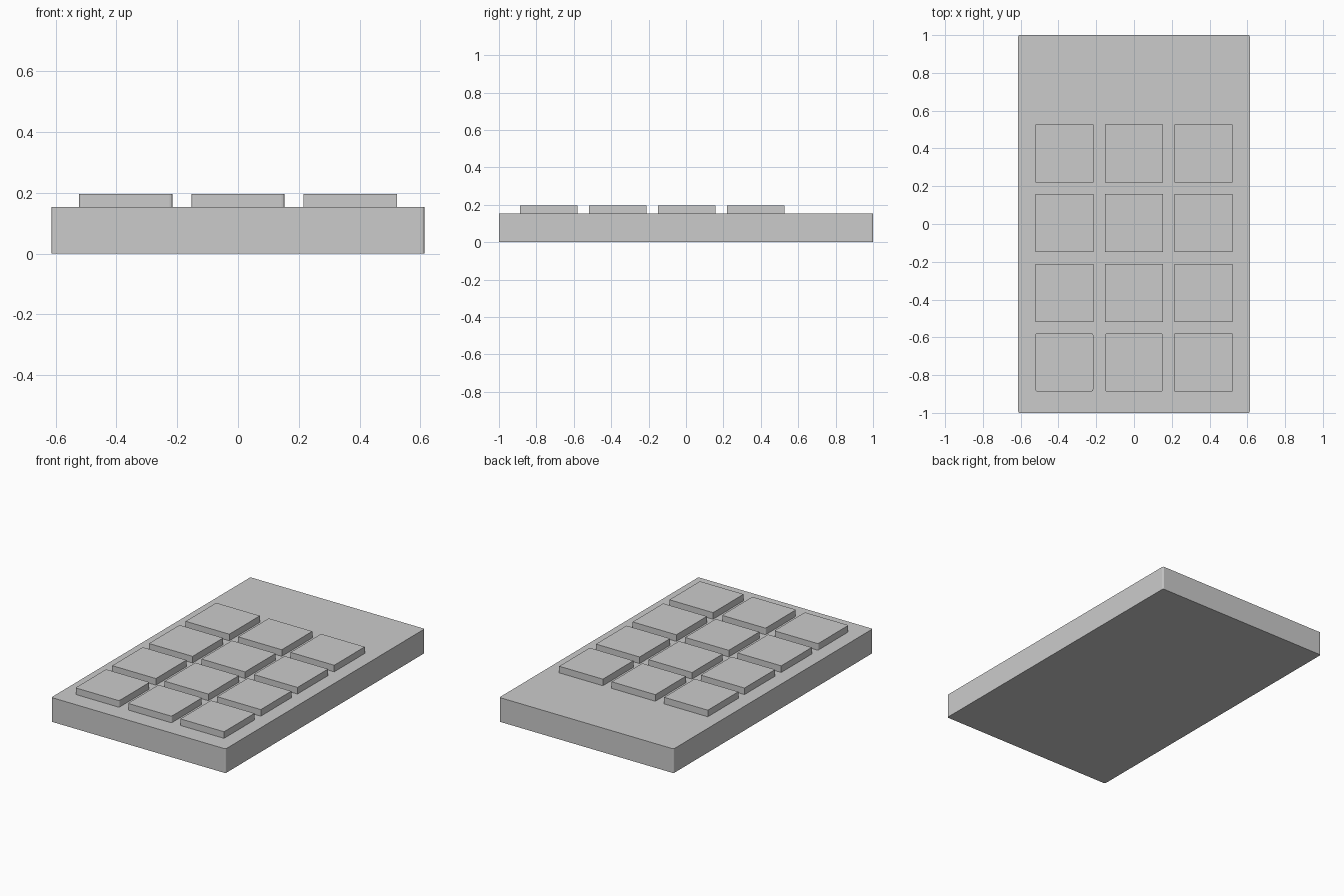
import bpy
import bmesh

cube = bpy.data.objects.get("Cube")
if cube:
    bpy.data.objects.remove(cube, do_unlink=True)

grey = bpy.data.materials.new("light_grey")
grey.use_nodes = True
colour = (0.6, 0.6, 0.6, 1)
grey.diffuse_color = colour
grey.node_tree.nodes["Principled BSDF"].inputs["Base Color"].default_value = colour


def slab(name, center, size, radius=0):
    """Box with optionally rounded upright corners."""
    bm = bmesh.new()
    bmesh.ops.create_cube(bm, size=1)
    bmesh.ops.scale(bm, vec=size, verts=bm.verts)
    if radius:
        upright = [e for e in bm.edges
                   if abs(e.verts[0].co.z - e.verts[1].co.z) > size[2] / 2]
        bmesh.ops.bevel(bm, geom=upright, offset=radius, segments=3,
                        profile=0.5, affect='EDGES')
    mesh = bpy.data.meshes.new(name)
    bm.to_mesh(mesh)
    bm.free()
    mesh.materials.append(grey)
    obj = bpy.data.objects.new(name, mesh)
    obj.location = center
    bpy.context.collection.objects.link(obj)
    return obj


# Body
BODY_H = 0.154
slab("body", (0, 0, BODY_H / 2), (1.226, 2, BODY_H), 0.008)

# Keys: three columns, four rows
KEY, KEY_H, PITCH = 0.307, 0.042, 0.369
FRONT_ROW_Y = -0.733
for row in range(4):
    for col in range(3):
        # The front row has rounded corners except on its last key
        rounded = row == 0 and col < 2
        slab(f"key_row_{row + 1}_column_{col + 1}",
             ((col - 1) * PITCH, FRONT_ROW_Y + row * PITCH, BODY_H + KEY_H / 2),
             (KEY, KEY, KEY_H), 0.01 if rounded else 0)
